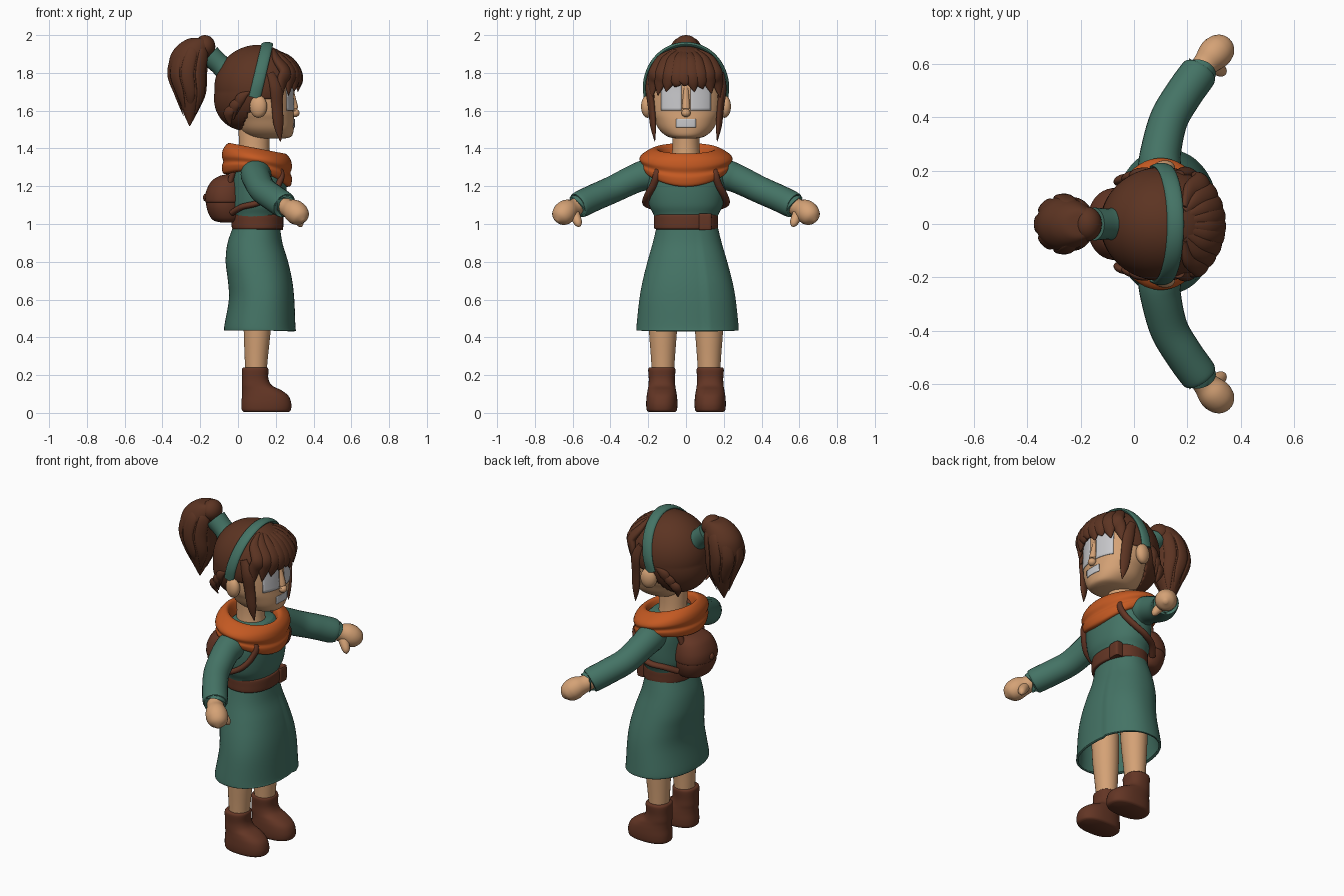
import bpy, bmesh, math
from mathutils import Vector, Matrix
from mathutils.bvhtree import BVHTree


def material(name, rgb):
    m = bpy.data.materials.new(name)
    m.diffuse_color = (*rgb, 1)
    return m


GREEN = material("green cloth", (0.058, 0.172, 0.130))
SKIN = material("skin", (0.66, 0.36, 0.18))
HAIR = material("brown hair", (0.107, 0.034, 0.016))
LEATHER = material("brown leather", (0.125, 0.036, 0.018))
ORANGE = material("orange scarf", (0.55, 0.10, 0.016))
GREY = material("pale grey", (0.58, 0.58, 0.60))


def make(name, verts, faces, mat, angle=50):
    me = bpy.data.meshes.new(name)
    me.from_pydata([tuple(v) for v in verts], [], faces)
    bm = bmesh.new()
    bm.from_mesh(me)
    bmesh.ops.recalc_face_normals(bm, faces=bm.faces)
    bm.to_mesh(me)
    bm.free()
    me.materials.append(mat)
    ob = bpy.data.objects.new(name, me)
    bpy.context.collection.objects.link(ob)
    bpy.ops.object.select_all(action='DESELECT')
    ob.select_set(True)
    bpy.context.view_layer.objects.active = ob
    bpy.ops.object.shade_smooth_by_angle(angle=math.radians(angle))
    return ob


def spline(rows, steps=5):
    """Catmull-Rom through rows of equal length"""
    rows = [Vector(r) for r in rows]
    out = []
    for i in range(len(rows) - 1):
        a, b = rows[max(i - 1, 0)], rows[i]
        c, d = rows[i + 1], rows[min(i + 2, len(rows) - 1)]
        for k in range(steps):
            t = k / steps
            out.append(0.5 * (2 * b + (c - a) * t + (2 * a - 5 * b + 4 * c - d) * t * t
                              + (3 * b - a - 3 * c + d) * t ** 3))
    return out + [rows[-1]]


def skin_rings(name, rings, mat, caps=(True, True), angle=50):
    n = len(rings[0])
    faces = [(i * n + j, i * n + (j + 1) % n, (i + 1) * n + (j + 1) % n, (i + 1) * n + j)
             for i in range(len(rings) - 1) for j in range(n)]
    if caps[0]:
        faces.append(tuple(range(n)))
    if caps[1]:
        faces.append(tuple((len(rings) - 1) * n + j for j in range(n)))
    return make(name, [v for r in rings for v in r], faces, mat, angle)


def loft(name, rows, mat, cy=0, power=2.2, n=40, caps=(True, True), mod=None):
    """rows: z, centre x, radius x, radius y"""
    rings = []
    for z, cx, rx, ry in spline(rows):
        ring = []
        for j in range(n):
            a = 2 * math.pi * j / n
            c, s = math.cos(a), math.sin(a)
            k = (abs(c) ** power + abs(s) ** power) ** (-1 / power)
            if mod:
                k *= mod(a, z)
            ring.append((cx + rx * c * k, cy + ry * s * k, z))
        rings.append(ring)
    return skin_rings(name, rings, mat, caps)


def tube(name, pts, mat, flat=1.0, up=(0, 0, 1), n=16, steps=6):
    """pts: x, y, z, radius; flat scales the thickness along up"""
    rows = spline(pts, steps)
    rings = []
    for i, r in enumerate(rows):
        t = (rows[min(i + 1, len(rows) - 1)] - rows[max(i - 1, 0)]).xyz.normalized()
        side = t.cross(Vector(up)).normalized()
        nrm = side.cross(t)
        rad = max(r[3], 0.001)
        rings.append([r.xyz + side * rad * math.cos(2 * math.pi * j / n)
                      + nrm * rad * flat * math.sin(2 * math.pi * j / n) for j in range(n)])
    return skin_rings(name, rings, mat)


def ball(name, loc, rad, mat, u=24, v=16, rot=0):
    bm = bmesh.new()
    m = Matrix.Translation(loc) @ Matrix.Rotation(rot, 4, 'Z') @ Matrix.Diagonal((*rad, 1))
    bmesh.ops.create_uvsphere(bm, u_segments=u, v_segments=v, radius=1, matrix=m)
    vs = [x.co.copy() for x in bm.verts]
    fs = [tuple(x.index for x in f.verts) for f in bm.faces]
    bm.free()
    return make(name, vs, fs, mat)


# Skirt with a wrapped front edge, torso, belt and buckle
def wrap(a, z):
    d = a - 0.36
    return 1 + (0.06 * math.exp(-d / 0.9) * min(1, (1.02 - z) * 3) if 0 < d < 3.5 else 0)


skirt = loft("skirt", [(0.435, 0.118, 0.19, 0.268), (0.46, 0.116, 0.188, 0.268), (0.6, 0.125, 0.173, 0.253),
                       (0.7, 0.117, 0.17, 0.235), (0.8, 0.1, 0.165, 0.21), (0.9, 0.09, 0.145, 0.182),
                       (1.0, 0.1, 0.12, 0.158)], GREEN, cy=0.006, n=80, caps=(False, True), mod=wrap)
sol = skirt.modifiers.new("thickness", 'SOLIDIFY')
sol.thickness = 0.012
loft("torso", [(1.0, 0.1, 0.12, 0.155), (1.05, 0.1, 0.13, 0.172), (1.1, 0.105, 0.143, 0.195), (1.18, 0.11, 0.147, 0.207),
               (1.26, 0.11, 0.145, 0.207), (1.32, 0.1, 0.13, 0.18), (1.36, 0.1, 0.1, 0.12)], GREEN)
loft("belt", [(0.972, 0.103, 0.125, 0.158), (0.978, 0.103, 0.135, 0.168), (1.012, 0.103, 0.137, 0.169),
              (1.046, 0.103, 0.135, 0.168), (1.052, 0.103, 0.125, 0.158)], LEATHER)
loft("buckle", [(0.97, 0.212, 0.018, 0.03), (0.975, 0.214, 0.025, 0.034), (1.048, 0.214, 0.025, 0.034),
                (1.053, 0.212, 0.018, 0.03)], LEATHER, cy=0.102, power=5)

# Legs, boots, sleeves, hands, straps
for s, side in ((1, "left"), (-1, "right")):
    loft(side + "_leg", [(0.2, 0.095, 0.055, 0.058), (0.3, 0.097, 0.062, 0.064),
                         (0.45, 0.102, 0.072, 0.075), (0.6, 0.105, 0.075, 0.08)], SKIN, cy=s * 0.122, power=2)
    loft(side + "_boot", [(0.005, 0.15, 0.118, 0.07), (0.016, 0.15, 0.13, 0.08), (0.05, 0.15, 0.132, 0.083),
                          (0.09, 0.144, 0.123, 0.08), (0.12, 0.125, 0.104, 0.075), (0.145, 0.1, 0.08, 0.071),
                          (0.18, 0.091, 0.07, 0.069), (0.228, 0.091, 0.07, 0.072), (0.24, 0.091, 0.064, 0.066)],
         LEATHER, cy=s * 0.128, power=2.4)
    tube(side + "_sleeve", [(0.09, s * 0.13, 1.27, 0.07), (0.095, s * 0.2, 1.262, 0.081), (0.1, s * 0.27, 1.24, 0.076),
                            (0.13, s * 0.39, 1.182, 0.072), (0.185, s * 0.485, 1.14, 0.071), (0.24, s * 0.562, 1.103, 0.07),
                            (0.247, s * 0.572, 1.098, 0.06)], GREEN, n=24)
    tube(side + "_hand", [(0.225, s * 0.545, 1.11, 0.045), (0.265, s * 0.595, 1.085, 0.048), (0.295, s * 0.63, 1.07, 0.06),
                          (0.318, s * 0.652, 1.05, 0.06), (0.336, s * 0.672, 1.03, 0.045),
                          (0.347, s * 0.685, 1.015, 0.01)], SKIN, n=20)
    tube(side + "_thumb", [(0.275, s * 0.6, 1.07, 0.03), (0.3, s * 0.588, 1.045, 0.028), (0.322, s * 0.575, 1.015, 0.024),
                           (0.332, s * 0.568, 0.995, 0.016), (0.337, s * 0.565, 0.985, 0.002)], SKIN)
    tube(side + "_strap", [(-0.03, s * 0.12, 1.06, 0.016), (0.02, s * 0.175, 1.09, 0.016), (0.1, s * 0.212, 1.11, 0.016),
                           (0.17, s * 0.203, 1.15, 0.016), (0.215, s * 0.172, 1.21, 0.016), (0.225, s * 0.15, 1.28, 0.016),
                           (0.12, s * 0.14, 1.36, 0.016), (0.0, s * 0.11, 1.31, 0.016), (-0.05, s * 0.09, 1.2, 0.016)],
         LEATHER, up=(0, 1, 0), flat=1.2)
    # Ear
    ball(side + "_ear", (0.108, s * 0.203, 1.622), (0.047, 0.034, 0.06), SKIN, rot=s * 0.3)

# Backpack with flap and button
loft("backpack", [(1.008, -0.05, 0.04, 0.06), (1.025, -0.058, 0.08, 0.1), (1.09, -0.067, 0.1, 0.128), (1.16, -0.065, 0.098, 0.126),
                  (1.22, -0.058, 0.08, 0.105), (1.25, -0.05, 0.04, 0.06)], LEATHER)
loft("backpack_flap", [(1.115, -0.066, 0.096, 0.12), (1.12, -0.067, 0.107, 0.134), (1.17, -0.065, 0.105, 0.131),
                       (1.225, -0.055, 0.087, 0.11), (1.252, -0.048, 0.055, 0.075), (1.262, -0.045, 0.02, 0.03)], LEATHER)
ball("backpack_button", (-0.173, 0, 1.14), (0.012, 0.02, 0.02), LEATHER)

# Draped scarf: profile rows of radius x, radius y, z, front dip
profile = spline([(0.105, 0.12, 1.29, 0), (0.12, 0.135, 1.36, 0), (0.135, 0.15, 1.396, 0), (0.155, 0.18, 1.398, 0),
                  (0.178, 0.23, 1.37, 0), (0.186, 0.247, 1.345, 0.015), (0.178, 0.238, 1.322, 0.025),
                  (0.186, 0.24, 1.305, 0.035), (0.178, 0.225, 1.28, 0.05), (0.15, 0.19, 1.275, 0.05)], 4)
rings = []
for rx, ry, z, dip in profile:
    ring = []
    for j in range(56):
        a = 2 * math.pi * j / 56
        c = math.cos(a)
        ring.append((0.1 + rx * c, ry * math.sin(a), z - 0.028 * c - dip * c * c * (1 if c > 0 else 0.8)))
    rings.append(ring)
skin_rings("scarf", rings, ORANGE, (False, False))

# Neck, head and nose
loft("neck", [(1.3, 0.09, 0.085, 0.085), (1.4, 0.086, 0.08, 0.072), (1.54, 0.086, 0.085, 0.072)], SKIN, power=2)
head = loft("head", [(1.452, 0.175, 0.07, 0.05), (1.464, 0.168, 0.115, 0.1), (1.5, 0.155, 0.14, 0.142), (1.55, 0.147, 0.15, 0.168),
                     (1.6, 0.138, 0.155, 0.188), (1.7, 0.122, 0.168, 0.195), (1.8, 0.115, 0.17, 0.18),
                     (1.88, 0.11, 0.12, 0.12)], SKIN, n=56)
tube("nose_bridge", [(0.27, 0, 1.76, 0.014), (0.286, 0, 1.68, 0.016), (0.297, 0, 1.6, 0.022), (0.28, 0, 1.57, 0.01)], SKIN)
ball("nose", (0.302, 0, 1.588), (0.024, 0.024, 0.022), SKIN)

# Eye and mouth plates laid on the face
tree = BVHTree.FromPolygons([v.co for v in head.data.vertices], [tuple(p.vertices) for p in head.data.polygons])


def plate(name, y0, y1, z0, z1, n=10):
    vs = []
    for i in range(n + 1):
        for j in range(n + 1):
            y, z = y0 + (y1 - y0) * i / n, z0 + (z1 - z0) * j / n
            hit = tree.ray_cast(Vector((1, y, z)), Vector((-1, 0, 0)))[0]
            vs.append((hit.x + 0.005, y, z))
    m = n + 1
    fs = [(i * m + j, (i + 1) * m + j, (i + 1) * m + j + 1, i * m + j + 1) for i in range(n) for j in range(n)]
    plate_ob = make(name, vs, fs, GREY)
    plate_ob.modifiers.new("thickness", 'SOLIDIFY').thickness = 0.003


plate("left_eye", 0.025, 0.132, 1.6, 1.755)
plate("right_eye", -0.132, -0.025, 1.6, 1.755)
plate("mouth", -0.053, 0.053, 1.512, 1.556)

# Hair cap with the face opening removed
cap = ball("hair_cap", (0.105, 0, 1.72), (0.23, 0.213, 0.228), HAIR, 96, 72)
bm = bmesh.new()
bm.from_mesh(cap.data)
for v in bm.verts:
    v.co.x -= 0.25 * max(0, 1.7 - v.co.z)


def is_open(p):
    return (p.x > 0.22 and p.z < 1.78) or (p.x > 0.11 and p.z < 1.66) or (p.z < 1.62 and p.x > 0.01 + (p.z - 1.49) * 0.5)


bmesh.ops.delete(bm, geom=[f for f in bm.faces if is_open(f.calc_center_median())], context='FACES')
bm.to_mesh(cap.data)
bm.free()
cap.modifiers.new("thickness", 'SOLIDIFY').thickness = 0.018

# Fringe: mid y, tip y, tip z
for i, (ym, yt, zt) in enumerate([(-0.16, -0.185, 1.66), (-0.125, -0.15, 1.68), (-0.085, -0.105, 1.70), (-0.045, -0.06, 1.725),
                                  (-0.01, -0.02, 1.74), (0.03, 0.045, 1.70), (0.07, 0.09, 1.715), (0.115, 0.135, 1.69),
                                  (0.155, 0.18, 1.67)]):
    def fx(y):
        return 0.105 + 0.21 * math.sqrt(max(0, 1 - (y / 0.225) ** 2))
    tube("fringe_%d" % (i + 1), [(0.19, ym * 0.4, 1.92, 0.012), (fx(ym) - 0.045, ym * 0.8, 1.87, 0.034),
                                 (fx(ym) - 0.002, ym, 1.805, 0.042), (fx(yt) + 0.008, (ym + yt) / 2, 1.75, 0.034),
                                 (fx(yt) + 0.006, yt, zt, 0.002)], HAIR, flat=0.6, up=(1, ym * 4, 0.4))
# Side locks and small tufts behind the ears
for s, side in ((1, "left"), (-1, "right")):
    tube(side + "_side_lock", [(0.17, s * 0.19, 1.8, 0.02), (0.2, s * 0.195, 1.72, 0.033), (0.208, s * 0.183, 1.62, 0.031),
                               (0.215, s * 0.174, 1.52, 0.026), (0.225, s * 0.165, 1.438, 0.003)], HAIR, flat=0.55, up=(0.3, s, 0))
    for k in range(3):
        tube(side + "_tuft_%d" % (k + 1), [(0.06 - k * 0.03, s * (0.208 - k * 0.012), 1.7 - k * 0.035, 0.004),
                                           (0.01 - k * 0.03, s * (0.19 - k * 0.012), 1.66 - k * 0.035, 0.028),
                                           (-0.01 - k * 0.015, s * (0.165 - k * 0.015), 1.58 - k * 0.03, 0.003)],
             HAIR, flat=0.6, up=(-0.3, s, 0))

# Headband
tube("headband", [(0.1 + 0.055 * math.cos(t), 0.217 * math.sin(t), 1.718 + 0.234 * math.cos(t), 0.012)
                  for t in [math.radians(a) for a in range(-102, 103, 17)]], GREEN, flat=2.6, up=(1, 0, 0))

# Ponytail with tie and strands
tube("hair_tie", [(-0.065, 0, 1.815, 0.064), (-0.1, 0, 1.848, 0.058), (-0.15, 0, 1.893, 0.062)], GREEN, flat=0.95, n=24, up=(-.7, 0, .7))
loft("ponytail", [(1.52, -0.256, 0.003, 0.003), (1.6, -0.252, 0.042, 0.045), (1.69, -0.248, 0.078, 0.082), (1.79, -0.264, 0.1, 0.102),
                  (1.88, -0.258, 0.103, 0.1), (1.94, -0.232, 0.093, 0.082), (1.978, -0.21, 0.06, 0.055),
                  (1.986, -0.205, 0.02, 0.02)], HAIR, power=2)
ball("ponytail_root", (-0.175, 0, 1.94), (0.055, 0.065, 0.06), HAIR)
for i in range(7):
    a = math.radians(48 + i * 44)
    c, q = math.cos(a), math.sin(a)
    tube("ponytail_strand_%d" % (i + 1), [(-0.205 + 0.03 * c, 0.03 * q, 1.975, 0.01), (-0.24 + 0.085 * c, 0.085 * q, 1.91, 0.03),
                                          (-0.264 + 0.097 * c, 0.1 * q, 1.8, 0.034), (-0.25 + 0.078 * c, 0.08 * q, 1.69, 0.026),
                                          (-0.253 + 0.035 * c, 0.035 * q, 1.57 + 0.015 * (i % 3), 0.002)],
         HAIR, flat=0.4, up=(c, q, 0.1))
